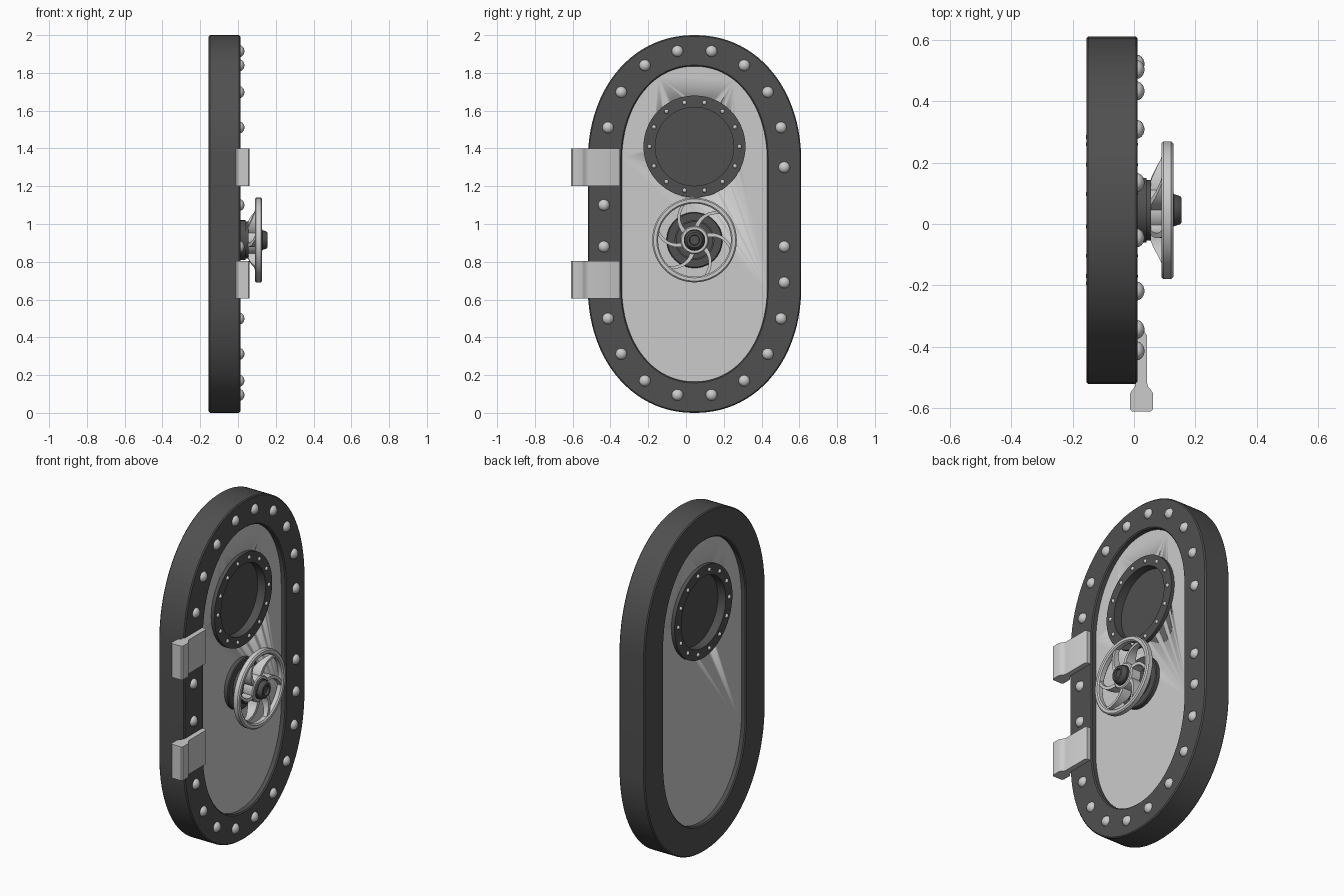
import bpy, bmesh
from math import sin, cos, pi, radians

if "Cube" in bpy.data.objects:
    bpy.data.objects.remove(bpy.data.objects["Cube"])

CY = 0.045                       # door axis (hinges stick out on -y)
dark = bpy.data.materials.new("dark_iron")
dark.diffuse_color = (0.08, 0.08, 0.08, 1)
dark.use_nodes = True
dark.node_tree.nodes["Principled BSDF"].inputs["Base Color"].default_value = dark.diffuse_color


def finish(name, bm, mat=None, angle=35):
    bmesh.ops.recalc_face_normals(bm, faces=bm.faces)
    me = bpy.data.meshes.new(name)
    bm.to_mesh(me)
    bm.free()
    ob = bpy.data.objects.new(name, me)
    bpy.context.collection.objects.link(ob)
    if mat:
        me.materials.append(mat)
    bpy.ops.object.select_all(action='DESELECT')
    ob.select_set(True)
    bpy.context.view_layer.objects.active = ob
    bpy.ops.object.shade_smooth_by_angle(angle=radians(angle))
    return ob


def loft(bm, loops, ring=False):
    """Skin closed loops; ring joins last to first, otherwise ends are capped."""
    vs = [[bm.verts.new(p) for p in lp] for lp in loops]
    n = len(vs[0])
    for k in range(len(vs) if ring else len(vs) - 1):
        a, b = vs[k], vs[(k + 1) % len(vs)]
        for i in range(n):
            j = (i + 1) % n
            bm.faces.new((a[i], a[j], b[j], b[i]))
    if not ring:
        bm.faces.new(vs[0])
        bm.faces.new(vs[-1])


def oval(x, w, h, straight=0.33, n=96):
    """Tall door outline: superelliptic ends joined by straight sides."""
    pts = []
    for i in range(n):
        t = 2 * pi * (i + 0.5) / n
        c, s = cos(t), sin(t)
        y = w * abs(c) ** 0.95 * (1 if c > 0 else -1)
        z = (h - straight) * abs(s) ** 0.95 * (1 if s > 0 else -1)
        pts.append((x, CY + y, 1.0 + z + (straight if s > 0 else -straight)))
    return pts


def circle(x, r, z, n=64):
    return [(x, CY + r * cos(2 * pi * i / n), z + r * sin(2 * pi * i / n)) for i in range(n)]


def turned(name, profile, z, mat=None, ring=False, n=64):
    bm = bmesh.new()
    loft(bm, [circle(x, r, z, n) for x, r in profile], ring)
    return finish(name, bm, mat)


def dome(bm, x, y, z, r, h, n=16):
    """Rivet head rising from x by h (negative h faces the back)."""
    loops = []
    for e in (0, 20, 40, 60, 80):
        rr, xx = r * cos(radians(e)), x + h * sin(radians(e))
        loops.append([(xx, y + rr * cos(2 * pi * i / n), z + rr * sin(2 * pi * i / n)) for i in range(n)])
    loft(bm, loops)


# Frame and recessed panel
bm = bmesh.new()
B, F, e = -0.155, 0.012, 0.006
loft(bm, [oval(B, 0.565 - e, 1 - e), oval(B + e, 0.565, 1), oval(F - e, 0.565, 1),
          oval(F, 0.565 - e, 1 - e), oval(F, 0.385 + e, 0.835 + e), oval(F - e, 0.385, 0.835),
          oval(B + e, 0.385, 0.835), oval(B, 0.385 + e, 0.835 + e)], ring=True)
finish("door_frame", bm, dark)

# Panel with a round window opening, made by bridging oval and circle edges
PZ, PB, PF = 1.41, -0.125, -0.018
bm = bmesh.new()
loft(bm, [oval(PB, 0.39, 0.84), oval(PF, 0.39, 0.84)])
panel = finish("door_panel", bm)
cutter = turned("window_cutter", [(-0.3, 0.22), (0.2, 0.22)], PZ)
cutter.hide_render = True
cutter.hide_set(True)
mod = panel.modifiers.new("window_opening", 'BOOLEAN')
mod.object = cutter
mod.operation = 'DIFFERENCE'
mod.solver = 'EXACT'

# Window ring, glass and ring bolts on both sides
turned("window_ring", [(-0.146, 0.27), (0.003, 0.27), (0.003, 0.208), (-0.146, 0.208)], PZ, dark, ring=True)
turned("window_glass", [(-0.095, 0.215), (-0.048, 0.215)], PZ, dark)
bm = bmesh.new()
for i in range(14):
    a = 2 * pi * (i + 0.5) / 14 + pi / 2
    y, z = CY + 0.238 * cos(a), PZ + 0.238 * sin(a)
    dome(bm, 0.003, y, z, 0.012, 0.01, 10)
    dome(bm, -0.146, y, z, 0.012, -0.011, 10)
finish("window_bolts", bm)

# Frame rivets: mirrored top and bottom sets plus the side ones between hinges
bm = bmesh.new()
spots = [(s * y, 1.005 + t * z) for s in (-1, 1) for t in (-1, 1)
         for y, z in ((0.09, 0.91), (0.263, 0.835), (0.388, 0.693), (0.458, 0.506))]
spots += [(0.475, 1.30), (0.475, 0.88), (0.475, 0.69), (-0.48, 1.10), (-0.48, 0.88)]
for y, z in spots:
    dome(bm, F - 0.004, CY + y, z, 0.031, 0.026)
finish("frame_rivets", bm)

# Hinges: one side profile (x, y) pushed up in z, used twice
profile = [(0.005, -0.35), (0.034, -0.35), (0.042, -0.362), (0.042, -0.515), (0.046, -0.53),
           (0.056, -0.541), (0.062, -0.552), (0.062, -0.602), (0.055, -0.61), (-0.006, -0.61),
           (-0.013, -0.602), (-0.013, -0.552), (-0.007, -0.541), (0.003, -0.53), (0.005, -0.515)]
for name, z0 in (("lower_hinge", 0.605), ("upper_hinge", 1.2)):
    bm = bmesh.new()
    loft(bm, [[(x, y, z) for x, y in profile] for z in (z0, z0 + 0.2)])
    finish(name, bm)

# Wheel mount, hub and nut
WZ = 0.915
turned("wheel_base", [(-0.02, 0.148), (0.003, 0.148), (0.008, 0.143), (0.008, 0.105),
                      (0.04, 0.105), (0.04, 0.098), (0.055, 0.098)], WZ, dark)
turned("wheel_hub", [(0.05, 0.075), (0.112, 0.075), (0.118, 0.069)], WZ)
turned("wheel_nut", [(0.11, 0.057), (0.128, 0.057), (0.13, 0.052), (0.15, 0.046),
                     (0.155, 0.04), (0.155, 0.028), (0.143, 0.025)], WZ, dark, n=32)

# Wheel rim
turned("wheel_rim", [(0.089, 0.2), (0.089, 0.217), (0.096, 0.224), (0.121, 0.224), (0.128, 0.217),
                     (0.128, 0.2), (0.121, 0.193), (0.096, 0.193)], WZ, ring=True, n=72)

# Six swept spokes, deep at the hub and thin at the rim
bm = bmesh.new()
steps = 9
for k in range(6):
    loops = []
    for i in range(steps):
        u = i / (steps - 1)
        r = 0.06 + 0.142 * u
        a = 2 * pi * k / 6 + pi / 2 - 0.15 - 0.62 * u ** 1.5
        back = 0.052 if r < 0.1 else 0.052 + 0.042 * min(1, (r - 0.1) / 0.08)
        front = 0.112 + 0.008 * u
        w = (0.013 - 0.003 * sin(pi * u)) / r
        loops.append([(x, CY + r * cos(a + d), WZ + r * sin(a + d))
                      for x, d in ((back, -w), (front, -w), (front, w), (back, w))])
    loft(bm, loops)
finish("wheel_spokes", bm)
